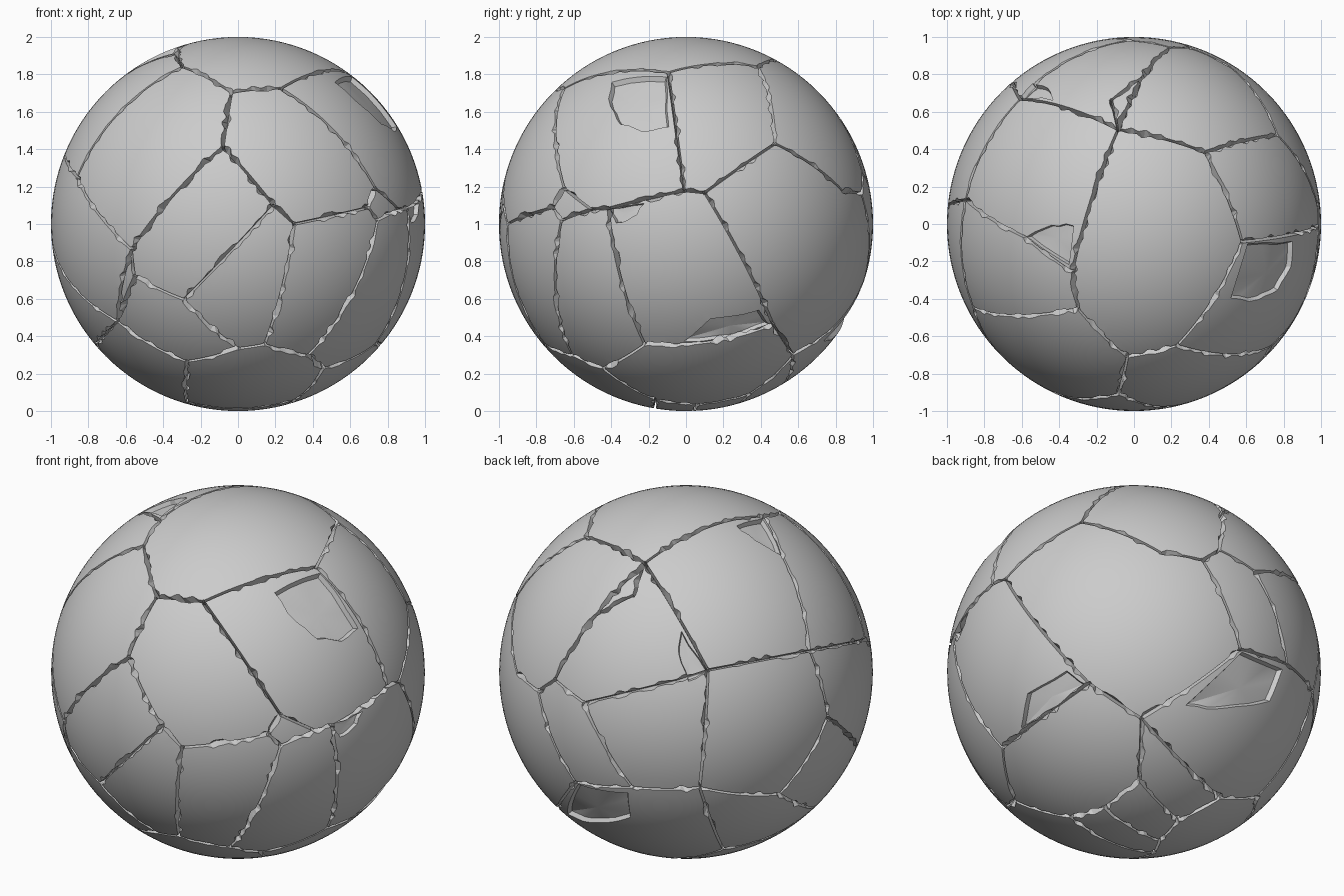
import bpy, bmesh, random
from math import sin, cos, radians, sqrt
from mathutils import Vector

if "Cube" in bpy.data.objects:
    bpy.data.objects.remove(bpy.data.objects["Cube"])

random.seed(7)
CENTRE = Vector((0, 0, 1))

# Directions the crack junctions are read from: (azimuth, elevation)
VIEWS = {"front": (-90, 0), "right": (0, 0), "top": (-90, 90),
         "back_left": (124, 23), "under": (51, -30)}


def on_ball(view, u, v):
    """Unit direction of a point seen at (u, v) on the ball in a view."""
    az, el = (radians(a) for a in VIEWS[view])
    h = Vector((cos(az), sin(az), 0))
    side = Vector((-sin(az), cos(az), 0))
    up = -sin(el) * h + Vector((0, 0, cos(el)))
    out = cos(el) * h + Vector((0, 0, sin(el)))
    w = sqrt(max(0, 1 - u * u - v * v))
    return (side * u + up * v + out * w).normalized()


# Crack junctions
JOINTS = {
    "front": dict(F1=(-.30, .84), F2=(-.035, .703), F3=(.23, .725), F4=(-.08, .414),
                  F5=(-.57, -.136), F6=(-.553, -.28), F7=(-.86, .25), F8=(.19, .10),
                  F9=(.302, 0), F10=(.735, .19), F11=(.698, .088), F12=(.746, .02),
                  F15=(-.29, -.404), F16=(0, -.666), F17=(.142, -.644),
                  F18=(.372, -.703), F19=(.46, -.77), F20=(-.275, -.735),
                  F21=(-.644, -.52), F22=(-.757, -.64), F25=(-.27, -.95)),
    "right": dict(F13=(-.51, .08), F14=(-.417, .083), F24=(-.22, -.644),
                  R2=(-.096, .81), R3=(.385, .842), R4=(.476, .43), R5=(-.01, .179),
                  R6=(.1, .168), R7=(.84, .174), R9=(.465, -.537), R11=(.572, -.70)),
    "top": dict(T1=(-.33, -.256), T2=(-.085, .505), T4=(-.583, -.07),
                T5=(-.90, .13), T6=(-.61, .666)),
    "back_left": dict(R8=(-.78, -.085), N8=(-.69, -.02), L1=(-.53, -.14),
                      L2=(-.03, -.01), L4=(.09, -.59), L7=(.513, -.63), L8=(.77, -.214),
                      M1=(-.47, .33), M2=(-.27, .44)),
    "under": dict(R12=(.556, .128), V1=(.81, .05), B1=(-.34, -.78), B2=(-.166, -.727),
                  B3=(.02, -.578), B4=(.235, -.79), B5=(.14, -.90), B6=(.46, -.67),
                  B7=(.66, -.66)),
}
J = {name: on_ball(view, *uv) for view, pts in JOINTS.items() for name, uv in pts.items()}

# Chains of joints that a crack runs through
CRACKS = [
    "T1 F1 F2 F3 R2 R3 R4 R7 R8 R12 R11 R9 F24 F19 F18 F17 F16 F20 F21 F22 B7 B6 B4",
    "F1 F7 F5 F4 F2", "F7 T5 L8 F21 F5 F6 F15 F16", "F6 F21", "F4 F8 F15", "F8 F9 F17",
    "F9 F11 F12 F18", "F11 F10 F13 F14 R5 R6 R9", "F12 F13", "F3 F10", "F14 F24",
    "R2 R5", "R4 R6", "R3 T2 T6 T5 T4 T1 T2", "T2 M1 N8 R8", "T2 M2 M1",
    "N8 L1 V1 R12", "L1 L2 T6 L4 V1", "L4 B7", "L4 L7 L8", "L7 F22",
    "R11 B3 B2 B1 F19", "R11 B6", "B3 B4 B5 B2", "F20 F25 B1", "F25 B5",
]


def add_crack(bm, a, b):
    """Jagged V-shaped wedge along the arc from a to b."""
    angle = a.angle(b)
    n = max(3, int(angle / .035))
    side = a.cross(b).normalized()
    rings = []
    for i in range(n + 1):
        t = -.012 / angle + (1 + .024 / angle) * i / n
        p = (a * (1 - t) + b * t).normalized()
        wide = [.007 + (random.uniform(.004, .02) if 0 < i < n and random.random() < .3 else 0)
                for _ in range(2)]
        rings.append([bm.verts.new(CENTRE + q) for q in
                      (p * 1.02 - side * wide[0] * 1.3, p * 1.02 + side * wide[1] * 1.3,
                       p * .95)])
    faces = [rings[0], rings[-1][::-1]]
    for r, s in zip(rings, rings[1:]):
        for k in range(3):
            m = (k + 1) % 3
            faces += [(r[k], s[k], s[m]), (r[k], s[m], r[m])]
    for f in faces:
        bm.faces.new(f)


def add_chip(bm, outline):
    """Shallow flake bounded by an outline of directions on the ball."""
    pts = []
    for a, b in zip(outline, outline[1:] + outline[:1]):
        for t in (0, .33, .67):
            j = Vector([random.uniform(-.008, .008) for _ in range(3)])
            pts.append(((a * (1 - t) + b * t).normalized() + j).normalized())
    mid = sum(pts, Vector()).normalized()
    top = [bm.verts.new(CENTRE + p * 1.03) for p in pts]
    low = [bm.verts.new(CENTRE + p.lerp(mid, .12).normalized() * .975) for p in pts]
    cap, floor = bm.verts.new(CENTRE + mid * 1.05), bm.verts.new(CENTRE + mid * .972)
    n = len(pts)
    for i in range(n):
        k = (i + 1) % n
        bm.faces.new((top[i], top[k], cap))
        bm.faces.new((low[k], low[i], floor))
        bm.faces.new((top[i], low[i], low[k]))
        bm.faces.new((top[i], low[k], top[k]))


def finish(bm, name):
    bmesh.ops.recalc_face_normals(bm, faces=bm.faces)
    mesh = bpy.data.meshes.new(name)
    bm.to_mesh(mesh)
    bm.free()
    ob = bpy.data.objects.new(name, mesh)
    ob.hide_render = True
    bpy.context.collection.objects.link(ob)
    return ob


# Crack cutter
bm = bmesh.new()
for chain in CRACKS:
    names = chain.split()
    for a, b in zip(names, names[1:]):
        add_crack(bm, J[a], J[b])
crack_cutter = finish(bm, "crack_cutter")

# Flaked chips beside the cracks
CHIPS = [
    ("right", [(-.40, .77), (-.42, .62), (-.36, .53), (-.22, .49), (-.08, .51), (-.09, .80)]),
    ("right", [(-.03, -.63), (.12, -.50), (.40, -.46), (.46, -.53), (.25, -.61)]),
    ("right", [(-.41, .08), (-.22, .11), (-.28, .03), (-.38, 0)]),
    ("top", [(-.58, -.07), (-.45, 0), (-.31, 0), (-.34, -.22)]),
    ("top", [(-.62, .67), (-.55, .75), (-.46, .73), (-.42, .66)]),
    ("under", [(.24, -.18), (.43, -.20), (.72, -.16), (.80, .03), (.56, .12)]),
]
bm = bmesh.new()
for view, outline in CHIPS:
    add_chip(bm, [on_ball(view, *p) for p in outline])
chip_cutter = finish(bm, "chip_cutter")

# Ball
bpy.ops.mesh.primitive_uv_sphere_add(segments=128, ring_count=64, radius=1, location=CENTRE)
ball = bpy.context.object
ball.name = "cracked_ball"
bpy.ops.object.transform_apply(location=True, rotation=False, scale=False)
for cutter in (chip_cutter, crack_cutter):
    mod = ball.modifiers.new(cutter.name, "BOOLEAN")
    mod.operation = "DIFFERENCE"
    mod.solver = "EXACT"
    mod.use_self = True
    mod.object = cutter
    bpy.ops.object.modifier_apply(modifier=mod.name)
    bpy.data.objects.remove(cutter)
bpy.ops.object.shade_smooth_by_angle(angle=radians(20))
